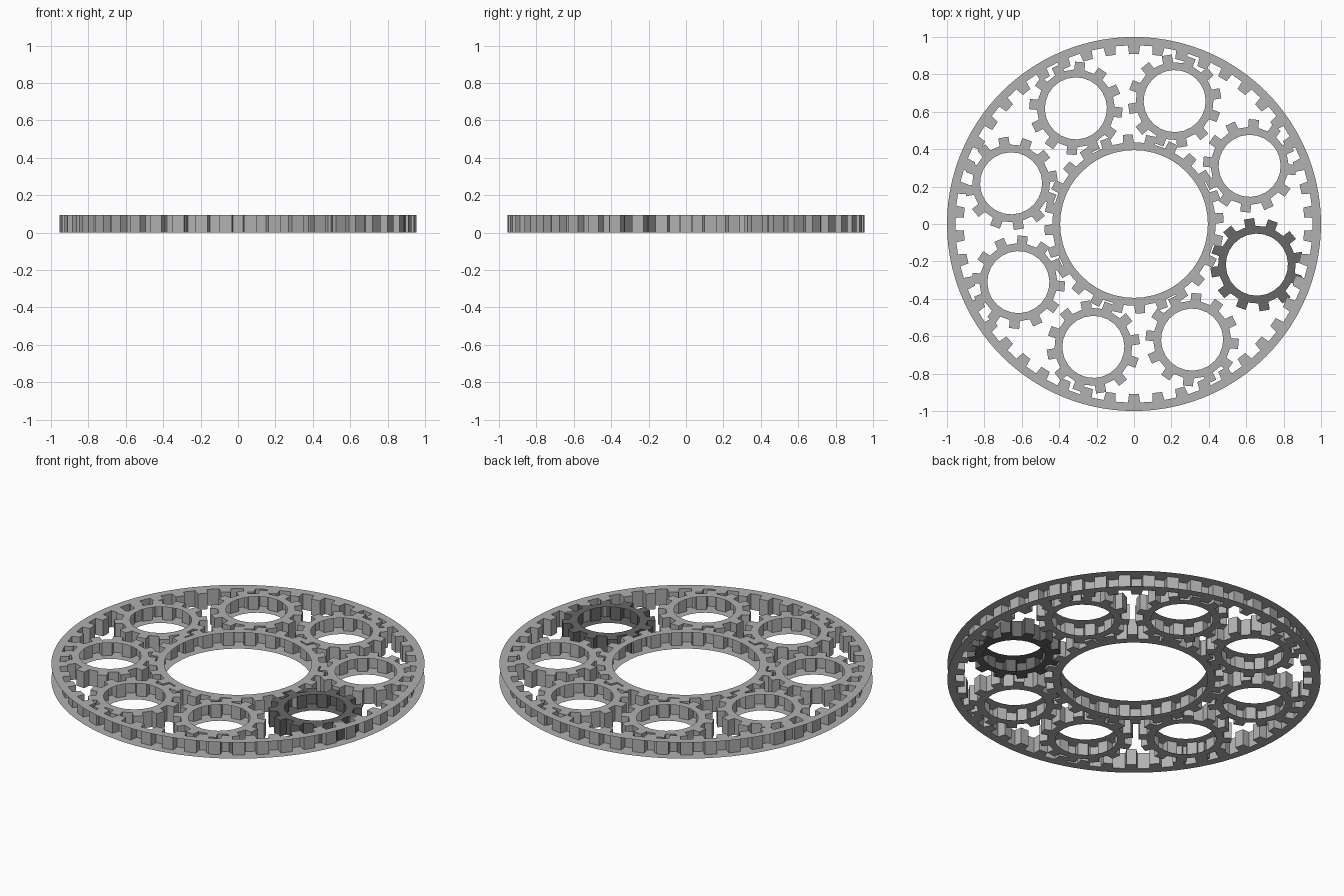
import bpy, bmesh
from math import sin, cos, pi, radians

if "Cube" in bpy.data.objects:
    bpy.data.objects.remove(bpy.data.objects["Cube"])

HEIGHT = 0.095


def material(name, value):
    m = bpy.data.materials.new(name)
    m.diffuse_color = (value, value, value, 1)
    m.use_nodes = True
    m.node_tree.nodes["Principled BSDF"].inputs["Base Color"].default_value = m.diffuse_color
    return m


light = material("light grey", 0.44)
dark = material("dark grey", 0.135)


def gear(name, teeth, rim, root, tip, phase, mat, loc=(0, 0)):
    """Toothed wall with flat top and bottom; the smooth rim side stays open."""
    pitch = 2 * pi / teeth
    # per tooth: (rim angle, tooth angle, tooth radius) as fractions of a pitch
    steps = [(-0.25, -0.25, root), (-0.25, -0.21, tip),
             (0.25, 0.21, tip), (0.25, 0.25, root)]
    bm = bmesh.new()

    def point(r, a, z):
        return bm.verts.new((r * cos(a), r * sin(a), z))

    layers = []
    for z in (0, HEIGHT):
        base, wall = [], []
        for i in range(teeth):
            a = phase + i * pitch
            for k in (-0.25, 0.25):
                base.append(point(rim, a + k * pitch, z))
            wall.append([point(r, a + f * pitch, z) for _, f, r in steps])
        layers.append((base, wall))

    inward = rim > root          # ring gear: teeth point to the centre

    def face(vs, flip=False):
        bm.faces.new(vs[::-1] if flip != inward else vs)

    for level, (base, wall) in enumerate(layers):
        for i in range(teeth):
            j = (i + 1) % teeth
            b0, b1, b2 = base[2 * i], base[2 * i + 1], base[2 * j]
            r0, t0, t1, r1 = wall[i]
            flip = level == 0
            face([b0, r0, r1, b1], flip)          # band under the tooth
            face([r0, t0, t1, r1], flip)          # tooth
            face([b1, r1, wall[j][0], b2], flip)  # band under the gap
    lo = [v for w in layers[0][1] for v in w]
    hi = [v for w in layers[1][1] for v in w]
    for i in range(len(lo)):
        j = (i + 1) % len(lo)
        face([lo[i], lo[j], hi[j], hi[i]])        # toothed wall

    me = bpy.data.meshes.new(name)
    bm.to_mesh(me)
    bm.free()
    me.materials.append(mat)
    ob = bpy.data.objects.new(name, me)
    ob.location = (loc[0], loc[1], 0)
    bpy.context.collection.objects.link(ob)
    return ob


# outer ring gear and central gear
gear("ring_gear", 46, 1.0, 0.955, 0.91, radians(90), light)
gear("central_gear", 24, 0.395, 0.437, 0.48, radians(94), light)

# eight small gears around the centre, the first one dark
for n in range(8):
    a = radians(-18.3 + 45 * n)
    gear(f"small_gear_{n + 1}", 12, 0.166, 0.208, 0.25, a - radians(2),
         light if n else dark, (0.692 * cos(a), 0.692 * sin(a)))
